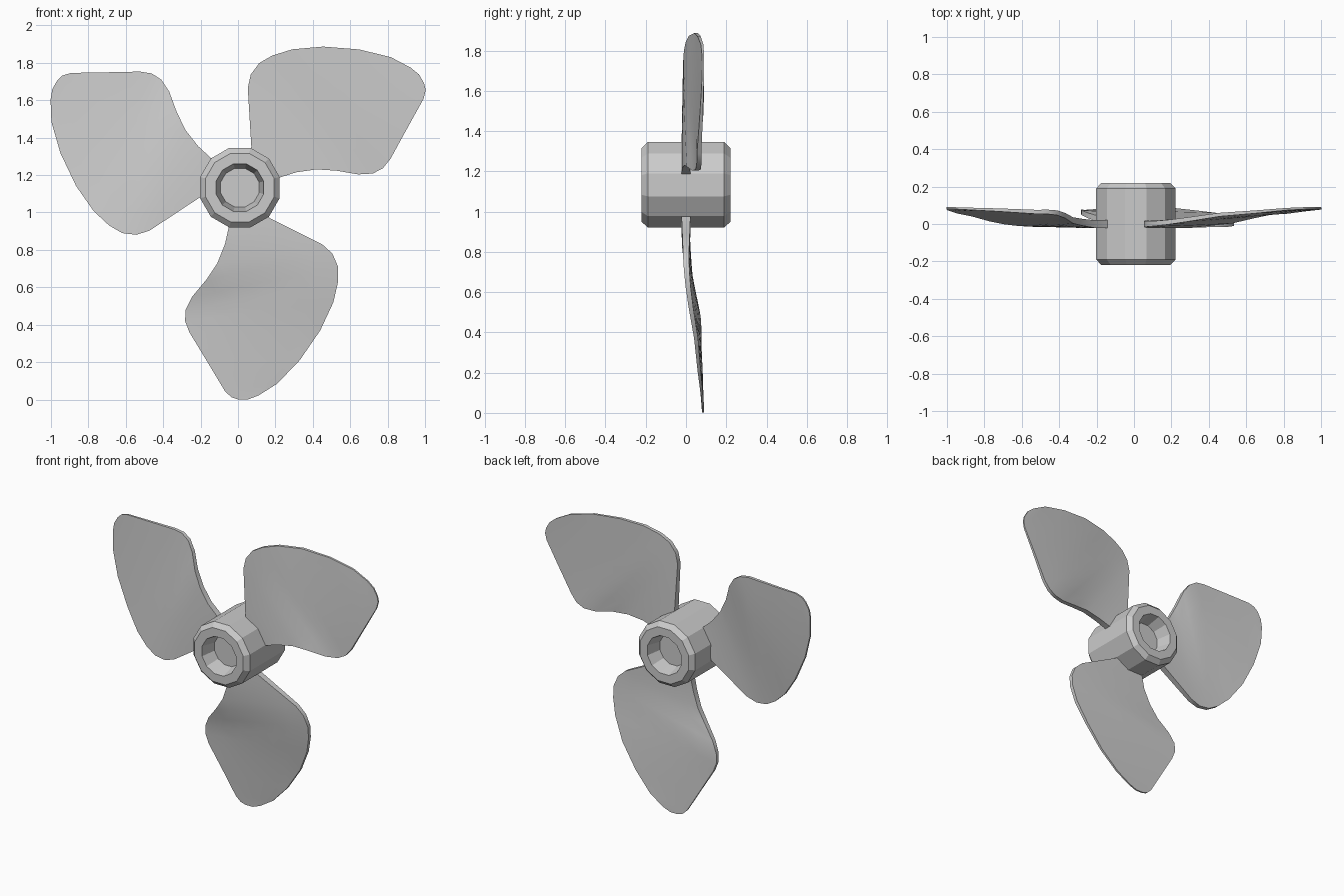
import bpy, bmesh
from math import radians, sin, cos, pi

if "Cube" in bpy.data.objects:
    bpy.data.objects.remove(bpy.data.objects["Cube"])

HUB_X, HUB_Z = 0.01, 1.133


def make_object(name, bm, smooth_angle=None):
    bmesh.ops.recalc_face_normals(bm, faces=bm.faces)
    mesh = bpy.data.meshes.new(name)
    bm.to_mesh(mesh)
    bm.free()
    obj = bpy.data.objects.new(name, mesh)
    bpy.context.collection.objects.link(obj)
    obj.location = (HUB_X, 0, HUB_Z)
    if smooth_angle:
        bpy.ops.object.select_all(action='DESELECT')
        obj.select_set(True)
        bpy.context.view_layer.objects.active = obj
        bpy.ops.object.shade_smooth_by_angle(angle=radians(smooth_angle))
    return obj


def bridge(bm, rings):
    for a, b in zip(rings, rings[1:]):
        n = len(a)
        for i in range(n):
            bm.faces.new((a[i], a[(i + 1) % n], b[(i + 1) % n], b[i]))
    bm.faces.new(rings[0])
    bm.faces.new(rings[-1])


# Twelve-sided hub with chamfers and a tapered recess at both ends (radius, y)
half = [(0.107, -0.12), (0.132, -0.22), (0.19, -0.22), (0.22, -0.19)]
profile = half + [(r, -y) for r, y in reversed(half)]
bm = bmesh.new()
rings = []
for r, y in profile:
    angles = [2 * pi * (i + 0.5) / 12 for i in range(12)]
    rings.append([bm.verts.new((r * cos(a), y, r * sin(a))) for a in angles])
bridge(bm, rings)
make_object("hub", bm)

# Blade edges of the lower blade, root to tip: (x, z, y)
left_edge = [(-0.04, 1.0, 0), (-0.05, 0.92, 0), (-0.07, 0.83, 0), (-0.11, 0.73, 0.01),
             (-0.17, 0.64, 0.02), (-0.245, 0.55, 0.045), (-0.28, 0.48, 0.06),
             (-0.283, 0.42, 0.065), (-0.26, 0.36, 0.065), (-0.16, 0.195, 0.075),
             (-0.07, 0.045, 0.082), (-0.035, 0.012, 0.084), (0.0, 0.001, 0.085)]
right_edge = [(0.10, 1.02, 0), (0.17, 0.97, 0), (0.33, 0.89, 0), (0.45, 0.83, 0),
              (0.505, 0.78, 0), (0.535, 0.71, 0.003), (0.535, 0.63, 0.01),
              (0.51, 0.52, 0.025), (0.44, 0.37, 0.05), (0.33, 0.21, 0.065),
              (0.21, 0.085, 0.08), (0.11, 0.022, 0.085), (0.055, 0.001, 0.085)]
CHORD = 6


def blade(name, turn):
    bm = bmesh.new()
    c, s = cos(turn), sin(turn)
    rings = []
    for l, r in zip(left_edge, right_edge):
        top, bottom = [], []
        for j in range(CHORD + 1):
            x, z, y = (p + (q - p) * j / CHORD for p, q in zip(l, r))
            x, z = x - HUB_X, z - HUB_Z
            # thins out from root to tip
            t = 0.005 + 0.021 * max(0, 1 - (x * x + z * z) ** 0.5 / 1.13)
            px, pz = x * c - z * s, x * s + z * c
            top.append(bm.verts.new((px, y - t, pz)))
            bottom.append(bm.verts.new((px, y + t, pz)))
        rings.append(top + bottom[::-1])
    bridge(bm, rings)
    return make_object(name, bm, 35)


# Three identical blades around the hub
for k, name in enumerate(("blade_bottom", "blade_right", "blade_left")):
    blade(name, k * 2 * pi / 3)
